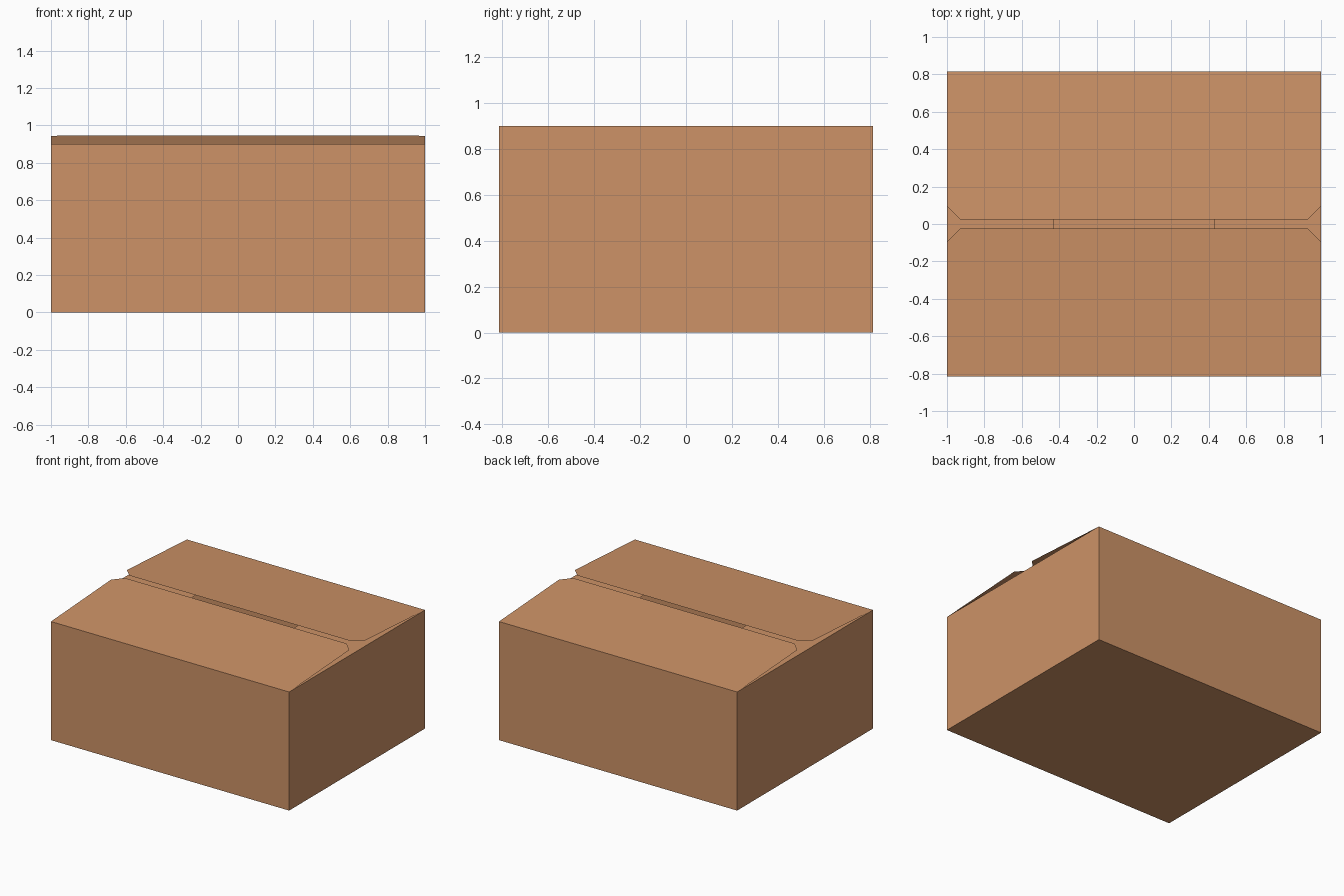
import bpy, bmesh

if "Cube" in bpy.data.objects:
    bpy.data.objects.remove(bpy.data.objects["Cube"])

HX, HY, H = 1.0, 0.815, 0.9      # half width, half depth, wall height
LIFT = 0.047                     # rise of the long flaps at their free edge

card = bpy.data.materials.new("cardboard")
card.diffuse_color = (0.61, 0.29, 0.135, 1)
card.use_nodes = True
card.node_tree.nodes["Principled BSDF"].inputs["Base Color"].default_value = card.diffuse_color


def make_object(name, bm):
    mesh = bpy.data.meshes.new(name)
    bm.to_mesh(mesh)
    bm.free()
    mesh.materials.append(card)
    obj = bpy.data.objects.new(name, mesh)
    bpy.context.collection.objects.link(obj)
    return obj


def flap(name, points):
    """One single-sheet flap from its outline."""
    bm = bmesh.new()
    face = bm.faces.new([bm.verts.new(p) for p in points])
    face.normal_update()
    if face.normal.z < 0:
        face.normal_flip()
    return make_object(name, bm)


# Box body: thin card walls and floor, open at the top
bm = bmesh.new()
bmesh.ops.create_cube(bm, size=1)
for v in bm.verts:
    v.co = (v.co.x * 2 * HX, v.co.y * 2 * HY, (v.co.z + 0.5) * H)
top = [f for f in bm.faces if f.normal.z > 0.9]
bmesh.ops.delete(bm, geom=top, context='FACES_ONLY')
make_object("box_body", bm)

# Long outer flaps: raised free edge with clipped corners
gap, clip_y, clip_x = 0.025, 0.095, 0.93


def rise(y):
    return H + LIFT * (HY - y) / (HY - gap)


for s, side in ((-1, "front"), (1, "back")):
    outline = [(-HX, HY), (HX, HY), (HX, clip_y), (clip_x, gap),
               (-clip_x, gap), (-HX, clip_y)]
    flap(side + "_flap", [(x, s * y, rise(y)) for x, y in outline])

# Short inner flaps: lying flat beneath the long ones
end, clip = 0.43, 0.07
for s, side in ((-1, "left"), (1, "right")):
    outline = [(HX, -HY), (HX, HY), (end + clip, HY), (end, HY - clip),
               (end, clip - HY), (end + clip, -HY)]
    flap(side + "_inner_flap", [(s * x, y, H) for x, y in outline])
